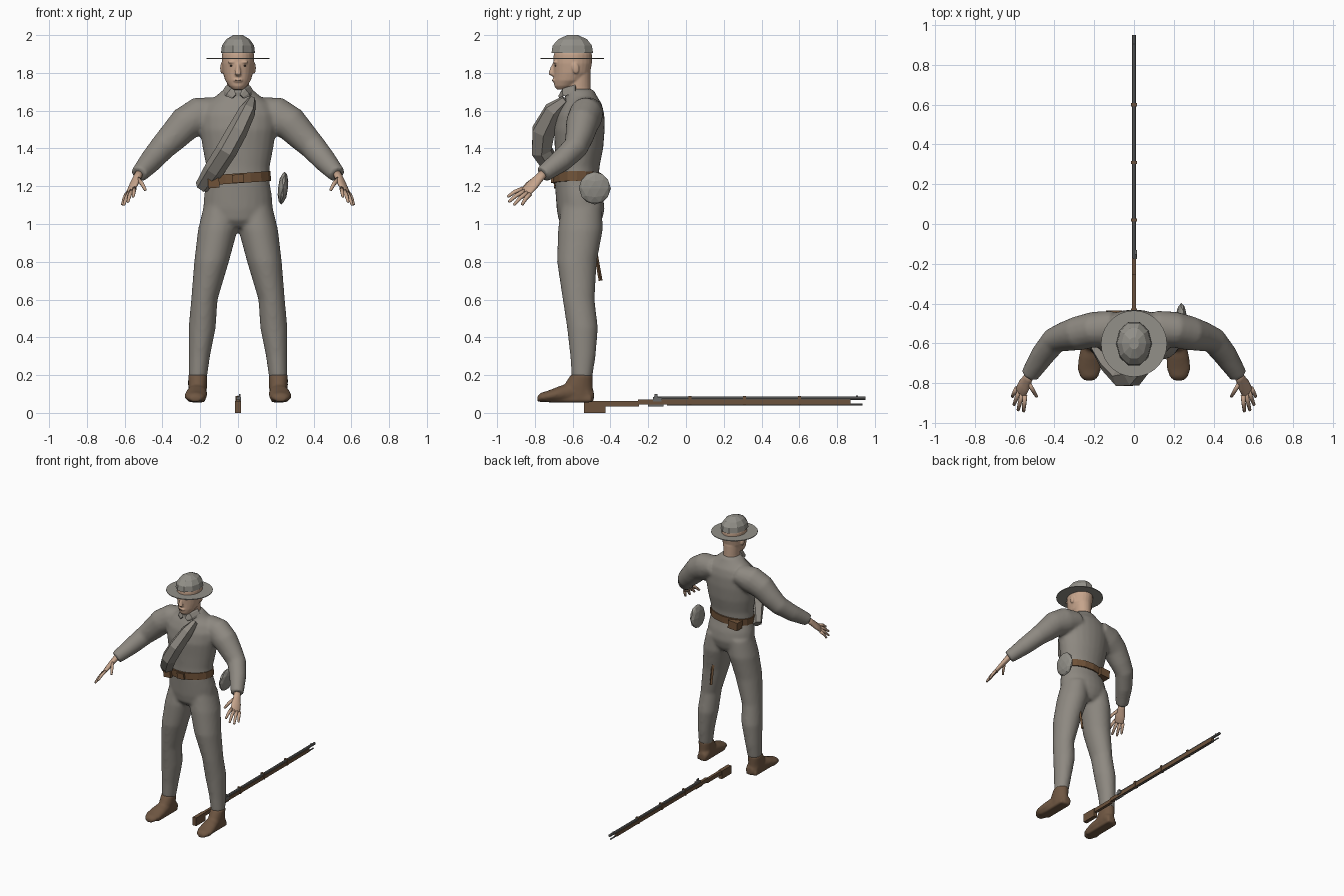
import bpy, bmesh
from math import sin, cos, pi, radians
from mathutils import Vector, Matrix

cube = bpy.data.objects.get("Cube")
if cube:
    bpy.data.objects.remove(cube, do_unlink=True)


def material(name, rgb):
    m = bpy.data.materials.new(name)
    m.use_nodes = True
    m.diffuse_color = (*rgb, 1)
    bsdf = m.node_tree.nodes["Principled BSDF"]
    bsdf.inputs["Base Color"].default_value = (*rgb, 1)
    bsdf.inputs["Roughness"].default_value = 0.8
    return m


GREY = material("uniform grey", (0.27, 0.25, 0.22))
FELT = material("felt grey", (0.29, 0.28, 0.25))
SKIN = material("skin", (0.56, 0.37, 0.26))
LEATHER = material("belt leather", (0.16, 0.085, 0.04))
SHOE = material("shoe leather", (0.16, 0.095, 0.055))
WOOD = material("stock wood", (0.15, 0.085, 0.045))
STEEL = material("gun steel", (0.14, 0.14, 0.135))
DARK = material("dark eye", (0.06, 0.04, 0.03))


def loft(bm, rings, n=16, ref=(0, 1, 0), level=None):
    """Skin elliptical rings (x, y, z, half width, half depth) into a closed tube."""
    ref = Vector(ref)
    pts = [Vector(r[:3]) for r in rings]
    loops = []
    for i, r in enumerate(rings):
        t = Vector(level) if level else pts[min(i + 1, len(pts) - 1)] - pts[max(i - 1, 0)]
        t.normalize()
        u = ref.cross(t).normalized()
        v = t.cross(u)
        loops.append([bm.verts.new(pts[i] + u * r[3] * cos(2 * pi * k / n) + v * r[4] * sin(2 * pi * k / n))
                      for k in range(n)])
    for a, b in zip(loops, loops[1:]):
        for k in range(n):
            bm.faces.new((a[k], a[(k + 1) % n], b[(k + 1) % n], b[k]))
    bm.faces.new(loops[0][::-1])
    bm.faces.new(loops[-1])


def stack(bm, rows, n=24):
    """Upright loft from rows (x, z, half width, front y, back y)."""
    loft(bm, [(x, (f + b) / 2, z, a, (b - f) / 2) for x, z, a, f, b in rows], n, level=(0, 0, 1))


def box(bm, x, y, z):
    """Box given by its (low, high) spans."""
    spans = (x, y, z)
    centre = Vector([(lo + hi) / 2 for lo, hi in spans])
    size = Matrix.Diagonal([hi - lo for lo, hi in spans] + [1])
    bmesh.ops.create_cube(bm, size=1, matrix=Matrix.Translation(centre) @ size)


def ball(bm, centre, size, rot=None, sub=2):
    m = Matrix.Translation(centre) @ (rot or Matrix()) @ Matrix.Diagonal((*size, 1))
    bmesh.ops.create_icosphere(bm, subdivisions=sub, radius=1, matrix=m)


def finish(name, bm, mat, smooth=False, voxel=0, relax=8):
    bmesh.ops.recalc_face_normals(bm, faces=bm.faces)
    me = bpy.data.meshes.new(name)
    bm.to_mesh(me)
    bm.free()
    me.materials.append(mat)
    ob = bpy.data.objects.new(name, me)
    bpy.context.collection.objects.link(ob)
    for p in me.polygons:
        p.use_smooth = smooth
    if voxel:  # fuse overlapping lofts into one soft skin
        r = ob.modifiers.new("fuse", 'REMESH')
        r.mode = 'VOXEL'
        r.voxel_size = voxel
        r.use_smooth_shade = True
        s = ob.modifiers.new("relax", 'SMOOTH')
        s.factor = 0.5
        s.iterations = relax
    return ob


# Uniform: torso, sleeves and trousers fused together
bm = bmesh.new()
stack(bm, [(0, .98, .09, -.64, -.47), (0, 1.02, .16, -.675, -.445), (0, 1.08, .185, -.685, -.43),
           (0, 1.15, .18, -.69, -.44), (0, 1.22, .168, -.695, -.462), (0, 1.3, .168, -.692, -.458),
           (0, 1.4, .187, -.695, -.438), (0, 1.5, .202, -.7, -.43), (0, 1.58, .205, -.685, -.432),
           (0, 1.635, .175, -.66, -.445), (0, 1.675, .12, -.635, -.47), (0, 1.715, .074, -.65, -.49)])
for s in (1, -1):
    stack(bm, [(s * .09, 1.1, .09, -.66, -.445), (s * .107, .97, .105, -.678, -.44),
               (s * .14, .8, .092, -.683, -.472), (s * .178, .6, .07, -.653, -.484),
               (s * .19, .45, .072, -.63, -.466), (s * .205, .3, .057, -.613, -.478),
               (s * .213, .18, .048, -.605, -.497)])
    loft(bm, [(s * .1, -.52, 1.6, .075, .085), (s * .2, -.53, 1.575, .1, .09),
              (s * .28, -.55, 1.53, .092, .087), (s * .345, -.565, 1.46, .08, .075),
              (s * .4, -.585, 1.405, .07, .066), (s * .46, -.66, 1.335, .062, .06),
              (s * .525, -.76, 1.262, .046, .046)])
finish("uniform", bm, GREY, True, .011, 8)

# Collar flaps
bm = bmesh.new()
for s in (1, -1):
    loft(bm, [(s * .07, -.585, 1.715, .025, .006), (s * .045, -.65, 1.70, .03, .006),
              (s * .02, -.67, 1.675, .015, .005)], 6)
finish("collar", bm, GREY)

# Head with neck, nose, lips and ears
bm = bmesh.new()
stack(bm, [(0, 1.66, .062, -.62, -.5), (0, 1.72, .058, -.635, -.505), (0, 1.8, .062, -.63, -.505)])
stack(bm, [(0, 1.712, .028, -.685, -.62), (0, 1.73, .048, -.697, -.58), (0, 1.76, .068, -.7, -.535),
           (0, 1.8, .08, -.7, -.508), (0, 1.85, .086, -.703, -.498), (0, 1.9, .085, -.7, -.498),
           (0, 1.94, .068, -.68, -.52), (0, 1.965, .03, -.64, -.56)])
loft(bm, [(0, -.69, 1.855, .01, .012), (0, -.705, 1.825, .012, .014), (0, -.715, 1.797, .019, .014),
          (0, -.695, 1.785, .012, .01)], 10)
ball(bm, (0, -.698, 1.76), (.026, .012, .01))
for s in (1, -1):
    ball(bm, (s * .085, -.585, 1.825), (.01, .02, .032), Matrix.Rotation(radians(12), 4, 'X'))
    ball(bm, (s * .032, -.692, 1.857), (.024, .012, .008))
finish("head", bm, SKIN, True, .005, 4)

# Eyes and mouth line
bm = bmesh.new()
for s in (1, -1):
    ball(bm, (s * .032, -.688, 1.838), (.012, .008, .005))
ball(bm, (0, -.704, 1.76), (.02, .006, .002))
finish("eyes_and_mouth", bm, DARK, True)

# Hat: flat brim and faceted crown
bm = bmesh.new()
loft(bm, [(0, -.602, 1.873, .166, .167), (0, -.602, 1.878, .166, .167)], 28)
finish("hat_brim", bm, FELT)
bm = bmesh.new()
loft(bm, [(0, -.602, 1.905, .09, .116), (0, -.602, 1.945, .085, .109), (0, -.6, 1.978, .062, .08),
          (0, -.6, 2.0, .025, .03)], 10, level=(0, 0, 1))
finish("hat_crown", bm, FELT)

# Hands: palm, four fingers and a thumb
for s, side in ((1, "left"), (-1, "right")):
    bm = bmesh.new()
    wrist = Vector((s * .527, -.762, 1.26))
    index, little = Vector((s * .548, -.862, 1.188)), Vector((s * .59, -.825, 1.16))
    across = little - index
    along = (index + little) / 2 - wrist
    ref = along.cross(across)
    rows = [(-.15, .024, .022), (.2, .027, .02), (.6, .036, .017), (1.0, .036, .013), (1.1, .028, .008)]
    loft(bm, [(*(wrist + along * t), a, b) for t, a, b in rows], 12, ref)
    tips = [(.555, -.943, 1.145), (.583, -.937, 1.118), (.604, -.91, 1.102), (.612, -.868, 1.102)]
    paths = [(index + across * i / 3, Vector((s * x, y, z))) for i, (x, y, z) in enumerate(tips)]
    paths.append((wrist + along * .35 - across * .3, Vector((s * .49, -.868, 1.18))))
    for base, tip in paths:
        mid = base.lerp(tip, .55) + Vector((0, 0, .006))
        end = tip + (tip - mid) * .06
        loft(bm, [(*base, .012, .011), (*mid, .011, .01), (*tip, .008, .007), (*end, .003, .003)], 8, ref)
    finish(side + "_hand", bm, SKIN, True)

# Shoes: foot fused with ankle
for s, side in ((1, "left"), (-1, "right")):
    bm = bmesh.new()
    rows = [(-.488, .205, .03, .03), (-.52, .21, .046, .045), (-.6, .214, .048, .052),
            (-.67, .22, .058, .042), (-.73, .225, .06, .03), (-.77, .225, .045, .024), (-.787, .225, .025, .015)]
    loft(bm, [(s * x, y, .058 + h, a, h) for y, x, a, h in rows], 16, (0, 0, 1), (0, -1, 0))
    box(bm, sorted((s * .175, s * .258)), (-.735, -.5), (.056, .085))
    stack(bm, [(s * .214, .08, .046, -.64, -.492), (s * .214, .14, .05, -.65, -.494),
               (s * .214, .203, .05, -.61, -.493)])
    finish(side + "_shoe", bm, SHOE, True, .009, 3)

# Belt with buckle and rear pouch, dipping to the right
bm = bmesh.new()
loft(bm, [(0, -.578, 1.216, .174, .128), (0, -.578, 1.268, .174, .13)], 16, level=(0, 0, 1))
box(bm, (-.03, .03), (-.716, -.7), (1.218, 1.262))
box(bm, (-.14, -.06), (-.5, -.435), (1.2, 1.262))
box(bm, (-.16, -.1), (-.7, -.64), (1.2, 1.25))
tilt = Matrix.Translation((0, 0, 1.24)) @ Matrix.Rotation(radians(-4), 4, 'Y') @ Matrix.Translation((0, 0, -1.24))
bmesh.ops.transform(bm, matrix=tilt, verts=bm.verts)
finish("belt", bm, LEATHER)

# Blanket roll slung across the chest
bm = bmesh.new()
loft(bm, [(.072, -.635, 1.655, .022, .03), (.05, -.70, 1.6, .045, .055), (-.005, -.755, 1.49, .054, .068),
          (-.06, -.765, 1.39, .056, .06), (-.125, -.70, 1.29, .054, .05), (-.19, -.61, 1.195, .04, .03)], 6)
finish("blanket_roll", bm, GREY)

# Canteen at the left hip
bm = bmesh.new()
ball(bm, (.238, -.483, 1.19), (.027, .085, .087), Matrix.Rotation(radians(6), 4, 'Y'))
finish("canteen", bm, FELT)

# Scabbard behind the left thigh
bm = bmesh.new()
loft(bm, [(.1, -.5, .97, .013, .01), (.1, -.452, .70, .011, .01)], 4)
finish("scabbard", bm, LEATHER)

# Rifle lying on the ground: stepped stock and bands
bm = bmesh.new()
for half, y, z in ((.015, (-.54, -.425), (0, .064)), (.011, (-.43, -.25), (.034, .063)),
                   (.011, (-.255, .87), (.044, .072))):
    box(bm, (-half, half), y, z)
for y in (.02, .31, .6):
    box(bm, (-.014, .014), (y - .008, y + .008), (.042, .09))
finish("rifle_stock", bm, WOOD)

# Rifle barrel, ramrod, hammer and trigger guard
bm = bmesh.new()
for y0, y1, z, r in ((-.17, .95, .077, .01), (-.1, .935, .045, .005)):
    loft(bm, [(0, y0, z, r, r), (0, y1, z, r, r)], 8, (0, 0, 1))
box(bm, (-.004, .016), (-.175, -.13), (.06, .085))
box(bm, (.004, .012), (-.168, -.15), (.08, .1))
box(bm, (-.004, .004), (-.2, -.12), (.034, .046))
box(bm, (-.003, .003), (.9, .91), (.08, .093))
finish("rifle_barrel", bm, STEEL)
